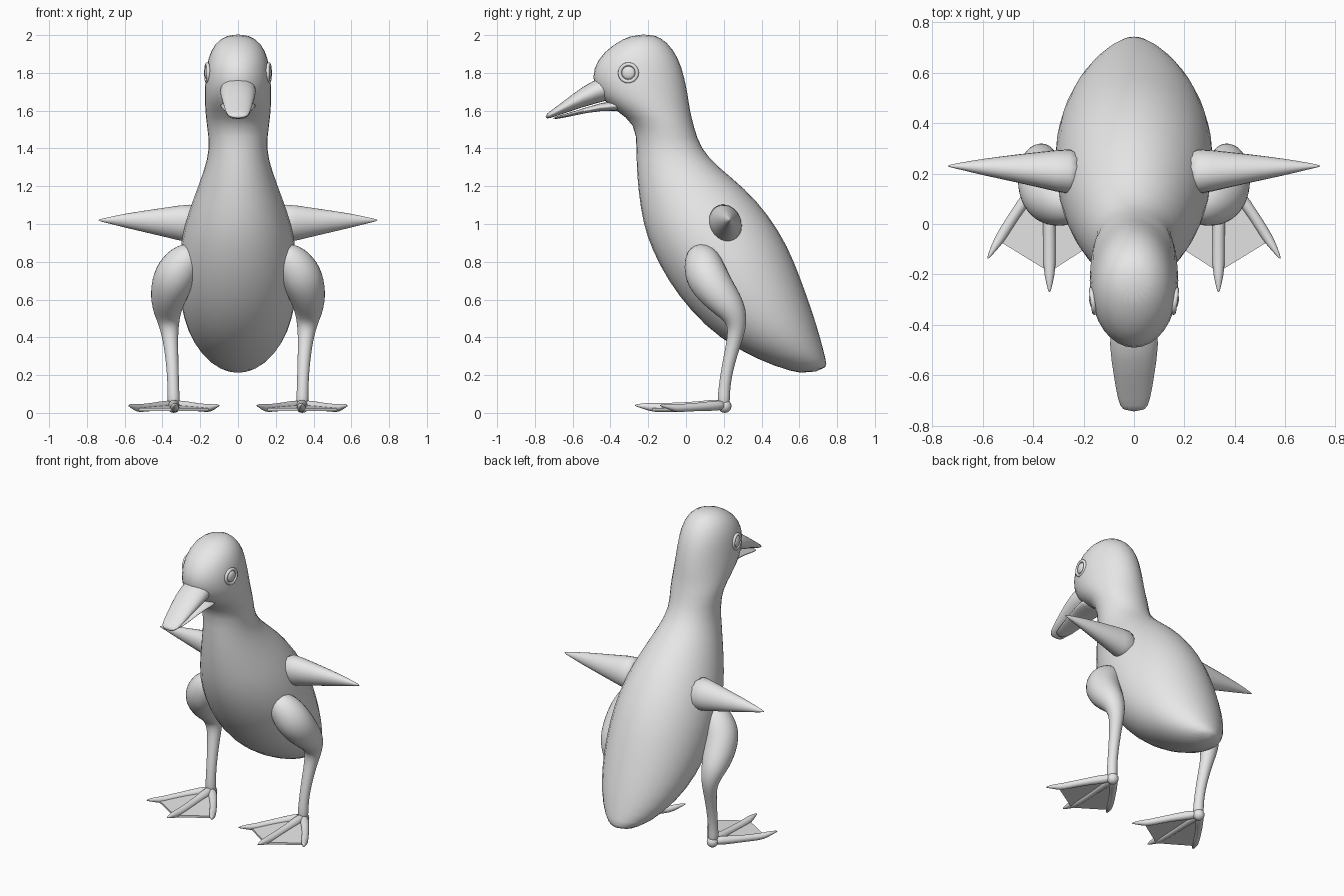
import bpy, bmesh, math
from mathutils import Vector, Matrix

if "Cube" in bpy.data.objects:
    bpy.data.objects.remove(bpy.data.objects["Cube"])

grey = bpy.data.materials.new("plain_grey")
grey.diffuse_color = (0.8, 0.8, 0.8, 1)
grey.use_nodes = True
grey.node_tree.nodes["Principled BSDF"].inputs["Base Color"].default_value = grey.diffuse_color


def finish(name, bm, mirror=False, subsurf=0):
    bmesh.ops.recalc_face_normals(bm, faces=bm.faces)
    me = bpy.data.meshes.new(name)
    bm.to_mesh(me)
    bm.free()
    me.materials.append(grey)
    for p in me.polygons:
        p.use_smooth = True
    ob = bpy.data.objects.new(name, me)
    bpy.context.collection.objects.link(ob)
    if mirror:
        ob.modifiers.new("mirror", 'MIRROR')
    if subsurf:
        s = ob.modifiers.new("smooth", 'SUBSURF')
        s.levels = s.render_levels = subsurf
    return ob


def loft(name, rings, n=16, mirror=False, subsurf=1):
    """Skin elliptical rings given as (centre, half axis u, half axis v)."""
    bm = bmesh.new()
    k = 6 / (4 + 2 * math.cos(2 * math.pi / n))  # offsets subdivision shrinkage
    loops = []
    for c, u, v in rings:
        loops.append([bm.verts.new(c + k * (u * math.cos(a) + v * math.sin(a)))
                      for a in (2 * math.pi * i / n for i in range(n))])
    for a, b in zip(loops, loops[1:]):
        for i in range(n):
            j = (i + 1) % n
            bm.faces.new((a[i], a[j], b[j], b[i]))
    bm.faces.new(loops[0])
    bm.faces.new(loops[-1])
    return finish(name, bm, mirror, subsurf)


def tube(name, pts, n=8):
    """Mirrored round limb through (x, y, z, radius) points."""
    ps = [Vector(p[:3]) for p in pts]
    rings = []
    for i, p in enumerate(ps):
        t = (ps[min(i + 1, len(ps) - 1)] - ps[max(i - 1, 0)]).normalized()
        ref = Vector((1, 0, 0)) if abs(t.x) < 0.8 else Vector((0, 0, 1))
        u = (ref - t * ref.dot(t)).normalized()
        rings.append((p, u * pts[i][3], t.cross(u) * pts[i][3]))
    return loft(name, rings, n, True, 2)


# Head, neck and body: front y, front z, back y, back z, half width
profile = [
    (-.28, 2.005, -.17, 2.005, .05), (-.39, 1.95, -.10, 1.965, .125),
    (-.47, 1.87, -.04, 1.88, .16), (-.50, 1.78, -.01, 1.78, .172),
    (-.47, 1.68, .01, 1.68, .177), (-.37, 1.60, .02, 1.60, .173),
    (-.265, 1.53, .04, 1.52, .165), (-.262, 1.40, .075, 1.40, .147),
    (-.26, 1.26, .17, 1.30, .18), (-.24, 1.08, .31, 1.19, .235),
    (-.21, .94, .435, 1.05, .285), (-.14, .78, .54, .88, .312),
    (-.04, .62, .61, .70, .315), (.10, .46, .67, .53, .288),
    (.27, .335, .71, .40, .235), (.47, .245, .74, .28, .15),
    (.63, .20, .75, .235, .05)]
loft("body", [(Vector((0, (fy + by) / 2, (fz + bz) / 2)), Vector((w, 0, 0)),
               Vector((0, by - fy, bz - fz)) / 2) for fy, fz, by, bz, w in profile])


# Beak halves: y, top z, bottom z, half width
def beak(name, rows):
    loft(name, [(Vector((0, y, (t + b) / 2)), Vector((w, 0, 0)),
                 Vector((0, 0, (t - b) / 2))) for y, t, b, w in rows], 12)


beak("upper_beak", [(-.34, 1.80, 1.67, .09), (-.48, 1.775, 1.64, .10),
                    (-.61, 1.68, 1.598, .078), (-.70, 1.61, 1.567, .064),
                    (-.745, 1.58, 1.553, .045)])
beak("lower_beak", [(-.32, 1.66, 1.59, .11), (-.45, 1.645, 1.605, .085),
                    (-.60, 1.592, 1.572, .06), (-.71, 1.566, 1.55, .045)])

# Eyes: rim ring and eyeball, facing sideways and slightly forward
place = (Matrix.Translation((.163, -.305, 1.80)) @ Matrix.Rotation(math.radians(-8), 4, 'Z')
         @ Matrix.Rotation(math.radians(90), 4, 'Y'))
bm = bmesh.new()
N, M = 20, 8
grid = []
for i in range(N):
    a = 2 * math.pi * i / N
    row = []
    for j in range(M):
        b = 2 * math.pi * j / M
        r = .046 + .010 * math.cos(b)
        row.append(bm.verts.new(place @ Vector((r * math.cos(a), r * math.sin(a), .010 * math.sin(b)))))
    grid.append(row)
for i in range(N):
    for j in range(M):
        bm.faces.new((grid[i][j], grid[(i + 1) % N][j],
                      grid[(i + 1) % N][(j + 1) % M], grid[i][(j + 1) % M]))
finish("eye_rim", bm, True)
bm = bmesh.new()
bmesh.ops.create_uvsphere(bm, u_segments=16, v_segments=8, radius=.036,
                          matrix=place @ Matrix.Diagonal((1, 1, .4, 1)))
finish("eyeball", bm, True)

# Wings: tapering spikes held straight out
wing = [(.20, .205, 1.00, .115), (.30, .21, 1.005, .095), (.45, .22, 1.012, .066),
        (.60, .226, 1.018, .037), (.70, .23, 1.02, .013), (.74, .23, 1.02, .003)]
tilt_u, tilt_v = Vector((0, .62, -.78)), Vector((0, .62, .62))
loft("wing", [(Vector(p[:3]), tilt_u * p[3], tilt_v * p[3]) for p in wing], 12, True)

# Legs: plump thigh, bent knee, thin shank
tube("leg", [(.21, .07, .86, .06), (.28, .085, .81, .10), (.34, .105, .72, .115),
             (.37, .18, .62, .097), (.375, .25, .54, .075), (.365, .275, .46, .05),
             (.355, .25, .36, .037), (.345, .215, .22, .031), (.342, .20, .11, .030),
             (.34, .20, .03, .036)])

# Feet: heel, three clawed toes and the web between them
bm = bmesh.new()
bmesh.ops.create_uvsphere(bm, u_segments=16, v_segments=8, radius=.036,
                          matrix=Matrix.Translation((.34, .205, .036)))
finish("heel", bm, True)
tube("middle_toe", [(.34, .21, .045, .034), (.338, .08, .036, .025), (.335, -.05, .030, .024),
                    (.335, -.16, .026, .025), (.335, -.215, .036, .018), (.335, -.275, .04, .003)])
side_toe = [(.34, .21, .042, .032), (.43, .10, .034, .022), (.49, .01, .028, .021),
            (.53, -.055, .024, .021), (.555, -.095, .035, .014), (.582, -.14, .04, .003)]
tube("outer_toe", side_toe)
tube("inner_toe", [(.68 - x, y, z, r) for x, y, z, r in side_toe])
bm = bmesh.new()
heel, mid, out, inn = [bm.verts.new(c) for c in (
    (.34, .20, .036), (.335, -.19, .018), (.53, -.07, .018), (.15, -.07, .018))]
bm.faces.new((heel, mid, out))
bm.faces.new((heel, inn, mid))
web = finish("foot_web", bm, True)
solid = web.modifiers.new("thickness", 'SOLIDIFY')
solid.thickness = .014
solid.offset = 0
for p in web.data.polygons:
    p.use_smooth = False
